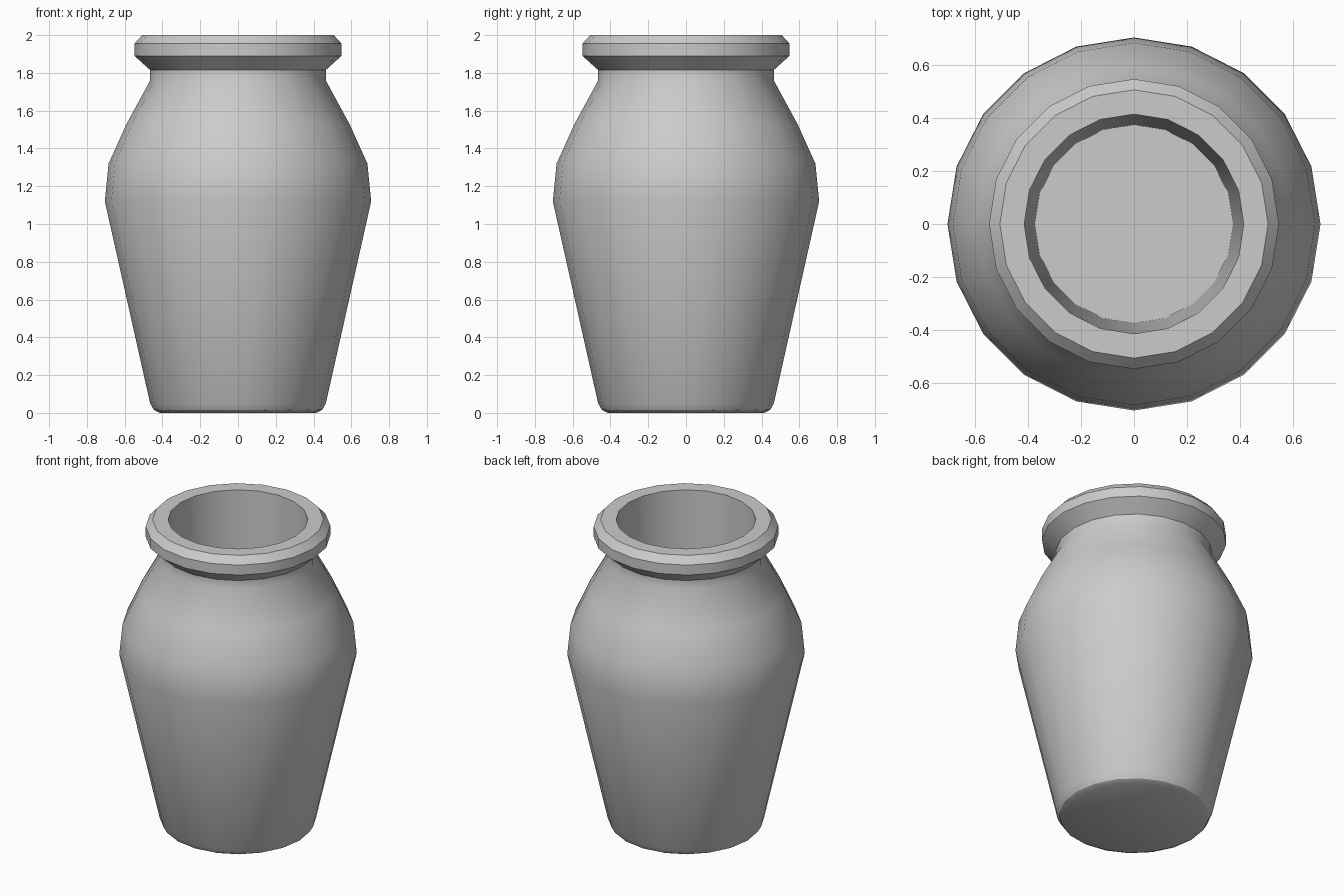
import bpy, bmesh, math

if "Cube" in bpy.data.objects:
    bpy.data.objects.remove(bpy.data.objects["Cube"])

SIDES = 20


def lathe(name, profile):
    """Revolve (radius, z) rings around z and cap both ends."""
    bm = bmesh.new()
    rings = []
    for r, z in profile:
        rings.append([bm.verts.new((r * math.cos(2 * math.pi * i / SIDES),
                                    r * math.sin(2 * math.pi * i / SIDES), z))
                      for i in range(SIDES)])
    for a, b in zip(rings, rings[1:]):
        for i in range(SIDES):
            j = (i + 1) % SIDES
            bm.faces.new((a[i], a[j], b[j], b[i]))
    bm.faces.new(rings[0][::-1])
    bm.faces.new(rings[-1])
    bmesh.ops.recalc_face_normals(bm, faces=bm.faces[:])
    mesh = bpy.data.meshes.new(name)
    bm.to_mesh(mesh)
    bm.free()
    obj = bpy.data.objects.new(name, mesh)
    bpy.context.collection.objects.link(obj)
    bpy.ops.object.select_all(action='DESELECT')
    obj.select_set(True)
    bpy.context.view_layer.objects.active = obj
    bpy.ops.object.shade_smooth_by_angle(angle=math.radians(30))
    return obj


# Rounded foot, tapered body, shoulder and neck
body = [(0.415, 0.0), (0.445, 0.015), (0.465, 0.05), (0.705, 1.12),
        (0.685, 1.32), (0.59, 1.53), (0.465, 1.76), (0.465, 1.815)]
# Flared lip with a bevelled top
lip = [(0.548, 1.89), (0.548, 1.955), (0.507, 2.0), (0.415, 2.0)]
# Hollow inside down to the floor
inside = [(0.375, 0.06)]

lathe("jar", body + lip + inside)
